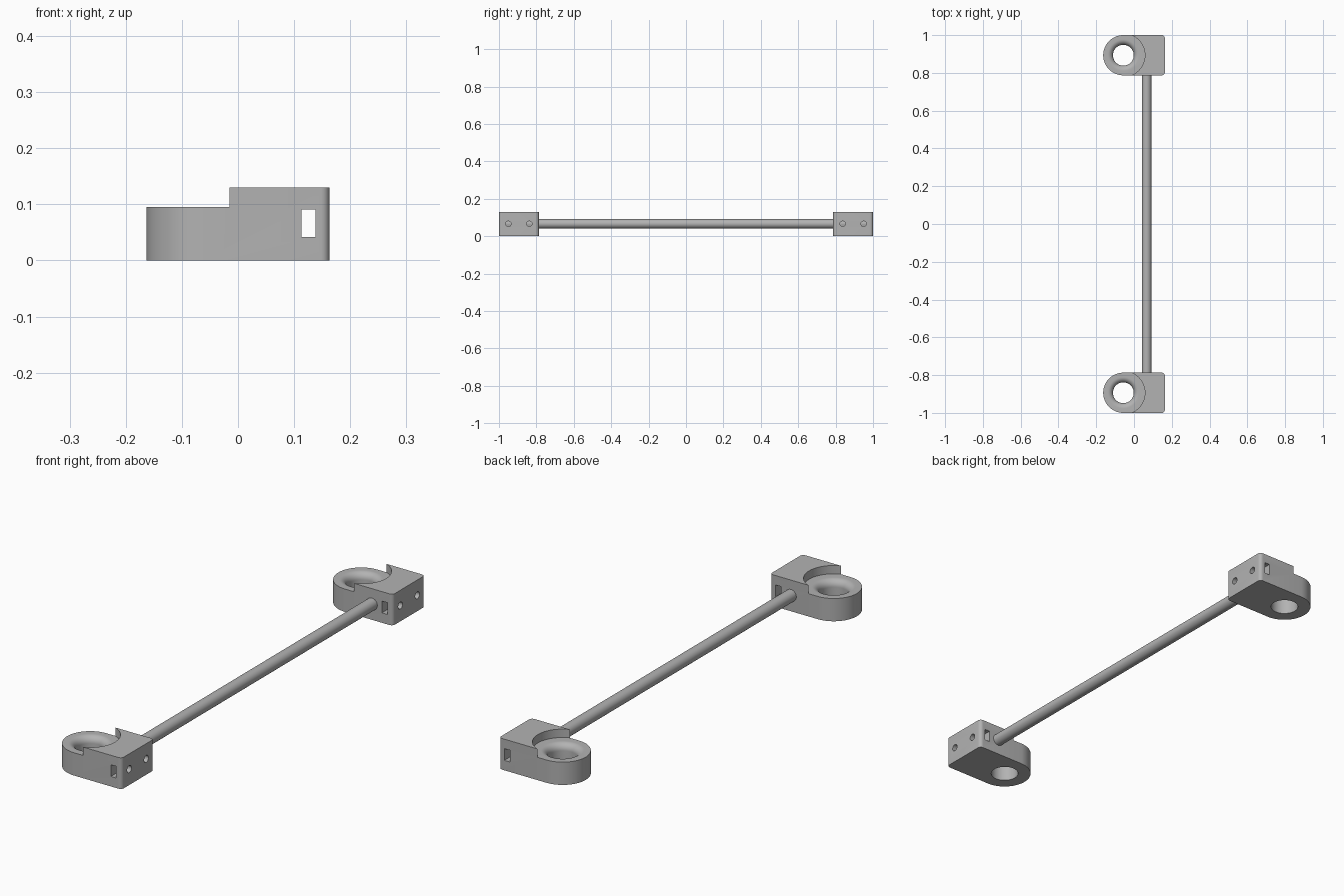
import bpy, bmesh, math
from mathutils import Matrix, Vector

cube = bpy.data.objects.get("Cube")
if cube:
    bpy.data.objects.remove(cube, do_unlink=True)

grey = bpy.data.materials.new("plain grey")
grey.use_nodes = True
colour = (0.45, 0.45, 0.45, 1)
grey.diffuse_color = colour
grey.node_tree.nodes["Principled BSDF"].inputs["Base Color"].default_value = colour

HALF = 0.1065        # half the clamp width, also the round end radius
RING_X = -0.0565     # centre of the round end
RIGHT = 0.163
TALL, LOW = 0.13, 0.095
MID_Z = 0.066
ROD_X, ROD_R = 0.067, 0.025


def make_object(name, bm):
    bmesh.ops.recalc_face_normals(bm, faces=bm.faces)
    mesh = bpy.data.meshes.new(name)
    bm.to_mesh(mesh)
    bm.free()
    mesh.materials.append(grey)
    obj = bpy.data.objects.new(name, mesh)
    bpy.context.collection.objects.link(obj)
    return obj


def arc(cx, cy, r, start, end, steps):
    angles = [math.radians(start + (end - start) * i / steps) for i in range(steps + 1)]
    return [(cx + r * math.cos(a), cy + r * math.sin(a)) for a in angles]


def cylinder(name, radius, depth, centre, axis, segments=48):
    bm = bmesh.new()
    turn = Vector((0, 0, 1)).rotation_difference(Vector(axis)).to_matrix().to_4x4()
    bmesh.ops.create_cone(bm, cap_ends=True, segments=segments, radius1=radius,
                          radius2=radius, depth=depth,
                          matrix=Matrix.Translation(centre) @ turn)
    return make_object(name, bm)


def box(name, centre, size):
    bm = bmesh.new()
    bmesh.ops.create_cube(bm, size=1, matrix=Matrix.Translation(centre)
                          @ Matrix.Diagonal((*size, 1)))
    return make_object(name, bm)


def flared_bore(name, y):
    """Bore cutter: straight below, rounded outwards at the top."""
    bore, fillet = 0.055, 0.028
    profile = [(0, -0.02), (bore, -0.02)]
    profile += arc(bore + fillet, LOW - fillet, fillet, 180, 90, 10)
    profile += [(bore + fillet, LOW + 0.01), (0, LOW + 0.01)]
    bm = bmesh.new()
    verts = [bm.verts.new((RING_X + r, y, z)) for r, z in profile]
    edges = [bm.edges.new(pair) for pair in zip(verts, verts[1:])]
    bmesh.ops.spin(bm, geom=verts + edges, cent=(RING_X, y, 0), axis=(0, 0, 1),
                   angle=math.tau, steps=64, use_duplicate=False)
    bmesh.ops.remove_doubles(bm, verts=bm.verts, dist=0.0001)
    return make_object(name, bm)


def smooth(obj):
    bpy.ops.object.select_all(action='DESELECT')
    obj.select_set(True)
    bpy.context.view_layer.objects.active = obj
    bpy.ops.object.shade_smooth_by_angle(angle=math.radians(30))


def clamp(name, y):
    # Body outline: round end on one side, small corner rounds on the other
    c = 0.015
    outline = arc(RING_X, y, HALF, 90, 270, 48)
    outline += arc(RIGHT - c, y - HALF + c, c, -90, 0, 6)
    outline += arc(RIGHT - c, y + HALF - c, c, 0, 90, 6)
    bm = bmesh.new()
    base = bm.faces.new([bm.verts.new((px, py, 0)) for px, py in outline])
    top = bmesh.ops.extrude_face_region(bm, geom=[base])["geom"]
    bmesh.ops.translate(bm, vec=(0, 0, TALL),
                        verts=[v for v in top if isinstance(v, bmesh.types.BMVert)])
    body = make_object(name, bm)

    # Lowered seat, flared bore, nut slot, screw holes
    cutters = [
        cylinder(name + "_seat_cutter", 0.1143, 0.2, (RING_X, y, LOW + 0.1), (0, 0, 1), 96),
        flared_bore(name + "_bore_cutter", y),
        box(name + "_slot_cutter", (0.1255, y, MID_Z), (0.025, 0.3, 0.049)),
    ]
    for side in (-1, 1):
        cutters.append(cylinder(name + "_screw_hole_cutter", 0.0145, 0.11,
                                (0.145, y + side * 0.056, MID_Z), (1, 0, 0), 24))
    for cutter in cutters:
        mod = body.modifiers.new("cut", 'BOOLEAN')
        mod.operation = 'DIFFERENCE'
        mod.solver = 'EXACT'
        mod.object = cutter
    bpy.context.view_layer.update()
    evaluated = body.evaluated_get(bpy.context.evaluated_depsgraph_get())
    mesh = bpy.data.meshes.new_from_object(evaluated)
    body.modifiers.clear()
    body.data = mesh
    for cutter in cutters:
        bpy.data.objects.remove(cutter, do_unlink=True)
    smooth(body)


# Two matching clamps joined by a straight rod
clamp("front_clamp", -1 + HALF)
clamp("back_clamp", 1 - HALF)
rod = cylinder("connecting_rod", ROD_R, 1.998, (ROD_X, 0, MID_Z), (0, 1, 0))
smooth(rod)
